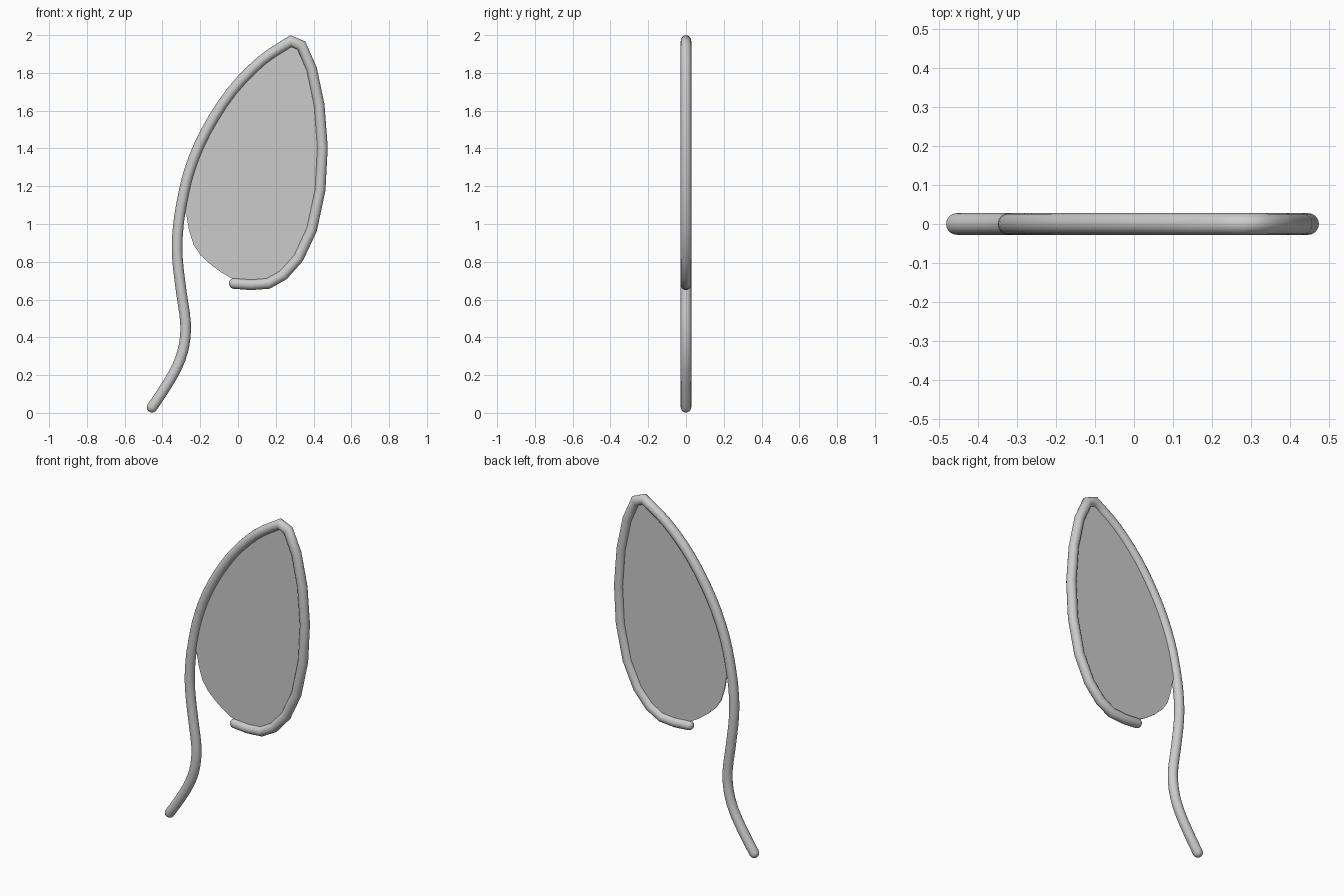
import bpy
import bmesh
from mathutils import Vector

cube = bpy.data.objects.get("Cube")
if cube:
    bpy.data.objects.remove(cube, do_unlink=True)

RADIUS = 0.028

grey = bpy.data.materials.new("plain grey")
grey.use_nodes = True
colour = (0.6, 0.6, 0.6, 1)
grey.diffuse_color = colour
grey.node_tree.nodes["Principled BSDF"].inputs["Base Color"].default_value = colour

# Centre lines in the x-z plane
stalk = [(-.455, .03), (-.385, .135), (-.32, .25), (-.285, .36), (-.278, .48),
         (-.30, .64), (-.32, .81), (-.32, .945)]
left_rim = [(-.30, 1.10), (-.255, 1.29), (-.17, 1.49), (-.035, 1.70),
            (.125, 1.865), (.28, 1.968)]
right_rim = [(.335, 1.945), (.39, 1.82), (.43, 1.63), (.447, 1.405),
             (.435, 1.18), (.39, .97), (.32, .82), (.24, .73),
             (.16, .685), (.07, .678), (-.02, .685)]
open_edge = [(-.03, .71), (-.09, .745), (-.15, .79), (-.20, .837), (-.235, .89),
             (-.26, .97), (-.272, 1.04)]


def on_plane(points):
    return [Vector((x, 0, z)) for x, z in points]


def smooth_path(points, steps):
    """Catmull-Rom path through the points."""
    p = [2 * points[0] - points[1], *points, 2 * points[-1] - points[-2]]
    path = []
    for a, b, c, d in zip(p, p[1:], p[2:], p[3:]):
        for i in range(steps):
            t = i / steps
            path.append((2 * b + (c - a) * t + (2 * a - 5 * b + 4 * c - d) * t**2
                         + (3 * b - a - 3 * c + d) * t**3) / 2)
    return path + [points[-1]]


def add_mesh(name, bm):
    mesh = bpy.data.meshes.new(name)
    bm.normal_update()
    bm.to_mesh(mesh)
    bm.free()
    mesh.materials.append(grey)
    obj = bpy.data.objects.new(name, mesh)
    bpy.context.collection.objects.link(obj)
    return obj


def add_tube(name, path, sides=16):
    """Round tube in the x-z plane with mitred joints and domed ends."""
    bm = bmesh.new()
    side = Vector((0, 1, 0))
    # Sections: position, cross direction, in-plane scale, overall scale
    sections = []
    for i, p in enumerate(path):
        before = (p - path[i - 1]).normalized() if i else (path[1] - p).normalized()
        after = (path[i + 1] - p).normalized() if i < len(path) - 1 else before
        along = (before + after).normalized()
        sections.append((p, along.cross(side), 1 / max(along.dot(after), .75), 1))
    for end, sign in ((0, -1), (-1, 1)):
        p, cross, _, _ = sections[end]
        along = side.cross(cross) * sign
        dome = [(p + along * RADIUS * s, cross, 1, (1 - s * s) ** .5)
                for s in (.4, .7, .9, .99)]
        sections = sections + dome if sign > 0 else dome[::-1] + sections
    from math import cos, sin, tau
    rings = [[bm.verts.new(p + RADIUS * k * (cross * m * cos(tau * j / sides)
                                             + side * sin(tau * j / sides)))
              for j in range(sides)] for p, cross, m, k in sections]
    for a, b in zip(rings, rings[1:]):
        for j in range(sides):
            n = (j + 1) % sides
            bm.faces.new((a[j], a[n], b[n], b[j]))
    bm.faces.new(rings[0])
    bm.faces.new(rings[-1])
    bmesh.ops.recalc_face_normals(bm, faces=bm.faces)
    for f in bm.faces:
        f.smooth = True
    return add_mesh(name, bm)


# Stem that rises, arches over the tip and curls under the blade
left_path = smooth_path(on_plane(stalk + left_rim), 3)
right_path = on_plane(right_rim)
add_tube("stem_and_rim", left_path + right_path)

# Thin flat blade filling the loop
bm = bmesh.new()
upper_left = [p for p in left_path if p.z >= 1.099]
outline = upper_left + right_path + on_plane(open_edge)
bm.faces.new([bm.verts.new(p) for p in outline])
blade = add_mesh("blade", bm)
thickness = blade.modifiers.new("thickness", 'SOLIDIFY')
thickness.thickness = 0.008
thickness.offset = 0
